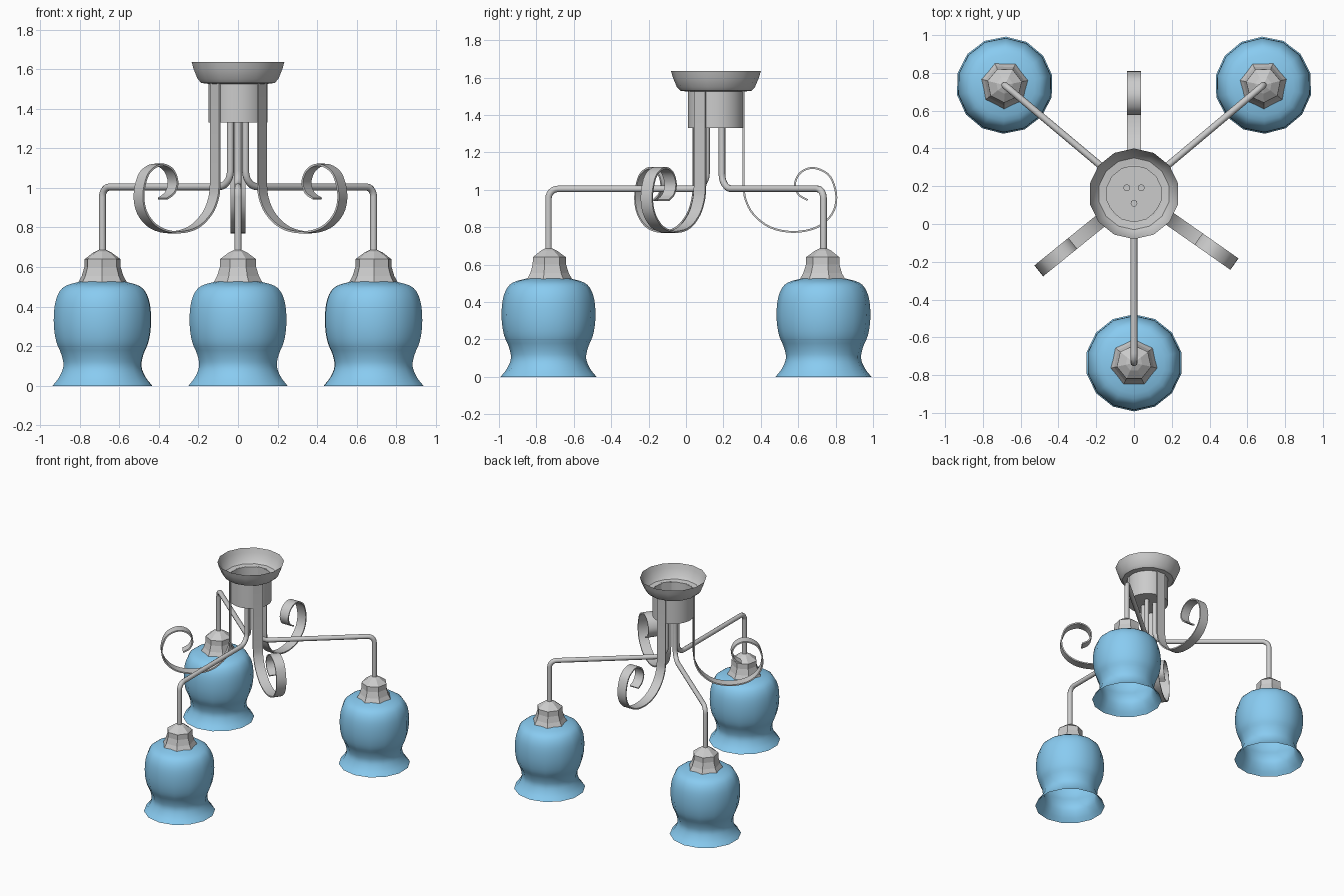
import bpy
from math import sin, cos, pi, radians
from mathutils import Vector

if "Cube" in bpy.data.objects:
    bpy.data.objects.remove(bpy.data.objects["Cube"])

HUB = Vector((0, 0.16, 0))
blue = bpy.data.materials.new("blue_glass")
blue.diffuse_color = (0.25, 0.6, 0.88, 1)
blue.use_nodes = True
blue.node_tree.nodes["Principled BSDF"].inputs["Base Color"].default_value = blue.diffuse_color


def finish(name, verts, faces, smooth=None, mat=None):
    me = bpy.data.meshes.new(name)
    me.from_pydata(verts, [], faces)
    ob = bpy.data.objects.new(name, me)
    bpy.context.collection.objects.link(ob)
    if mat:
        me.materials.append(mat)
    if smooth:
        bpy.ops.object.select_all(action='DESELECT')
        ob.select_set(True)
        bpy.context.view_layer.objects.active = ob
        bpy.ops.object.shade_smooth_by_angle(angle=radians(smooth))
    return ob


def lathe(name, profile, n, centre, start=0.0, close_bottom=False, smooth=None, mat=None):
    """Revolve (radius, z) points, listed from bottom to top, around a vertical axis."""
    verts = [(centre.x + r * cos(start + 2 * pi * i / n),
              centre.y + r * sin(start + 2 * pi * i / n), z)
             for r, z in profile for i in range(n)]
    faces = [(k * n + i, k * n + (i + 1) % n, (k + 1) * n + (i + 1) % n, (k + 1) * n + i)
             for k in range(len(profile) - 1) for i in range(n)]
    if close_bottom:
        faces.append(tuple(reversed(range(n))))
    return finish(name, verts, faces, smooth, mat)


def spline(pts, steps=4):
    """Catmull-Rom curve through 2D points."""
    p = [Vector(q) for q in pts]
    p = [2 * p[0] - p[1]] + p + [2 * p[-1] - p[-2]]
    out = []
    for a, b, c, d in zip(p, p[1:], p[2:], p[3:]):
        for s in range(steps):
            t = s / steps
            out.append(0.5 * (2 * b + (c - a) * t + (2 * a - 5 * b + 4 * c - d) * t * t
                              + (3 * b - a - 3 * c + d) * t ** 3))
    return out + [p[-2]]


def sweep(name, path, section, angle, smooth):
    """Sweep a (sideways, in-plane) section along an (r, z) path in a vertical plane."""
    out = Vector((cos(angle), sin(angle), 0))
    side = Vector((-sin(angle), cos(angle), 0))
    n, last = len(section), len(path) - 1
    verts = []
    for k, p in enumerate(path):
        t = (path[min(k + 1, last)] - path[max(k - 1, 0)]).normalized()
        for s, q in section:
            r, z = p.x - t.y * q, p.y + t.x * q
            verts.append(HUB + out * r + side * s + Vector((0, 0, z)))
    faces = [(k * n + i, k * n + (i + 1) % n, (k + 1) * n + (i + 1) % n, (k + 1) * n + i)
             for k in range(last) for i in range(n)]
    faces += [tuple(reversed(range(n))), tuple(last * n + i for i in range(n))]
    return finish(name, verts, faces, smooth)


def bend(cx, cz, rad, a0, a1, n=6):
    return [Vector((cx + rad * cos(radians(a0 + (a1 - a0) * i / n)),
                    cz + rad * sin(radians(a0 + (a1 - a0) * i / n)))) for i in range(n + 1)]


# ceiling canopy (open bowl) and hub cup
lathe("canopy", [(0.148, 1.525), (0.19, 1.53), (0.209, 1.55), (0.23, 1.60), (0.24, 1.635)],
      14, HUB, pi / 2, smooth=30)
lathe("hub", [(0.15, 1.33), (0.15, 1.526)], 32, HUB, close_bottom=True, smooth=30)

# three arms, each with a faceted holder and a bell shade
tube = [(0.018 * cos(2 * pi * i / 10), 0.018 * sin(2 * pi * i / 10)) for i in range(10)]
shade_profile = spline([(0.257, 0.0), (0.222, 0.045), (0.201, 0.1), (0.212, 0.16),
                        (0.237, 0.22), (0.25, 0.30), (0.248, 0.39), (0.23, 0.46),
                        (0.19, 0.505), (0.10, 0.53)], 3)
holder_profile = [(0.128, 0.52), (0.108, 0.555), (0.094, 0.60), (0.093, 0.64),
                  (0.045, 0.675), (0.012, 0.69)]
for name, tip in (("front", (0, -0.735, 0)), ("right", (0.685, 0.735, 0)),
                  ("left", (-0.685, 0.735, 0))):
    tip = Vector(tip)
    d = tip - HUB
    length = d.length
    angle = Vector((1, 0)).angle_signed(d.xy) * -1
    path = ([Vector((0.05, 1.34))] + bend(0.13, 1.085, 0.08, 180, 270)
            + bend(length - 0.05, 0.955, 0.05, 90, 0) + [Vector((length, 0.67))])
    sweep(name + "_arm", path, tube, angle, 40)
    lathe(name + "_holder", holder_profile, 7, tip, angle + pi / 7, close_bottom=True)
    lathe(name + "_shade", shade_profile, 14, tip, angle, smooth=40, mat=blue)

# three scrolled flat straps
scroll = [Vector((0.148, 1.53))] + spline(
    [(0.148, 1.02), (0.158, 0.95), (0.20, 0.87), (0.29, 0.80), (0.415, 0.775),
     (0.54, 0.80), (0.62, 0.87), (0.644, 0.96), (0.62, 1.055), (0.575, 1.1),
     (0.51, 1.117), (0.45, 1.09), (0.422, 1.03), (0.442, 0.975), (0.49, 0.945)])
strap = [(-0.037, -0.005), (0.037, -0.005), (0.037, 0.005), (-0.037, 0.005)]
for name, deg in (("back", 90), ("right", -35), ("left", 219)):
    sweep(name + "_scroll", scroll, strap, radians(deg), 40)
